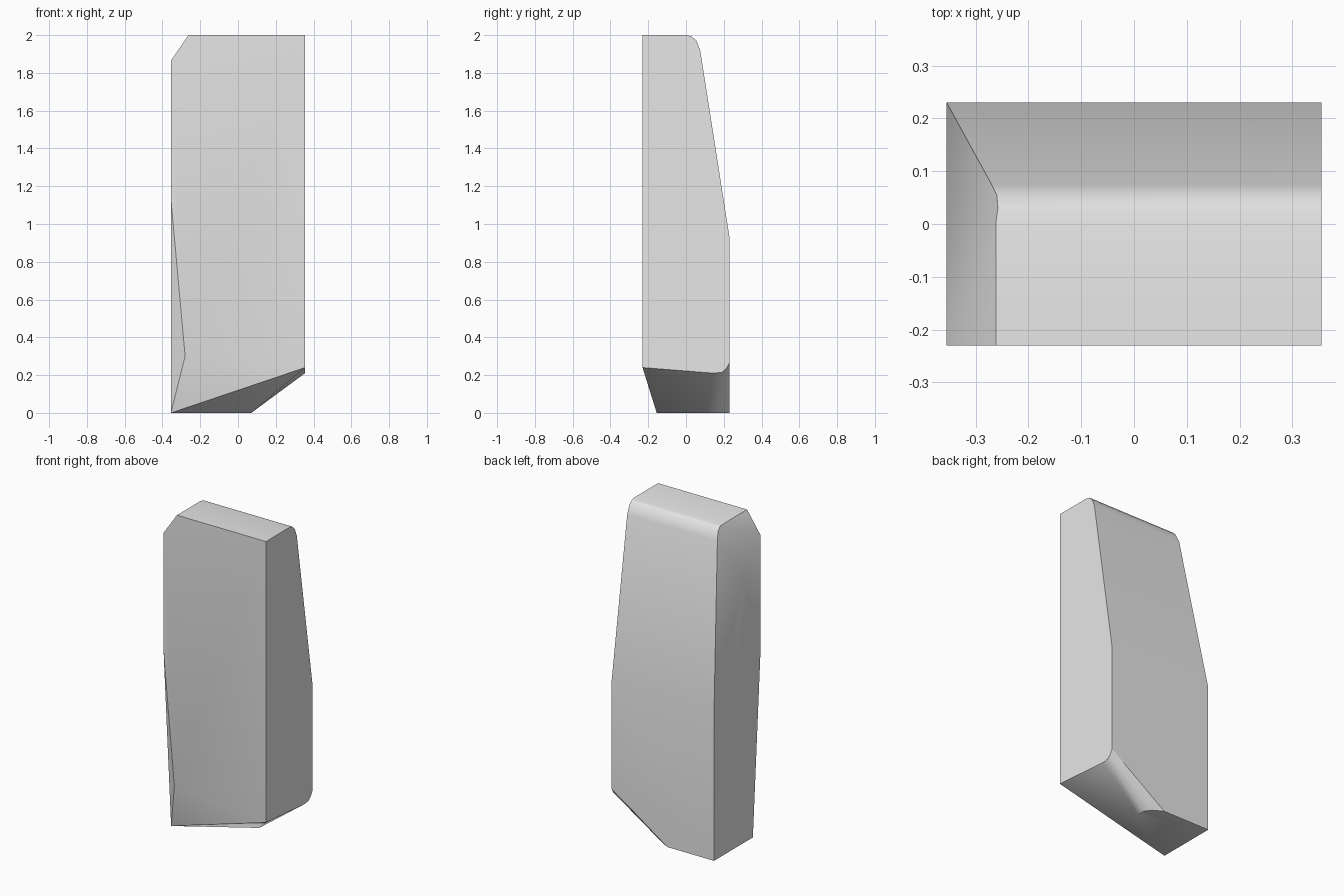
import bpy, bmesh, math

if "Cube" in bpy.data.objects:
    bpy.data.objects.remove(bpy.data.objects["Cube"], do_unlink=True)

# Block limits
W, D = 0.355, 0.23

# Rounded top edge and sloped back, as (y, z, x of the left end)
top_round = [(0.0, 2.0, -0.262), (0.03, 1.994, -0.258),
             (0.055, 1.97, -0.26), (0.075, 1.92, -0.27)]
points = []
for y, z, left_x in top_round:
    points += [(W, y, z), (left_x, y, z)]
points += [(W, D, 0.93), (-W, D, 0.93)]

# Front face outline with the clipped upper corner and tapered lower corner
points += [(x, -D, z) for x, z in
           [(-0.262, 2), (W, 2), (W, 0.24), (-0.28, 0.3), (-W, 1.13), (-W, 1.865)]]

# Bulge on the clipped side face
points += [(-W, -0.06, 1.665)]

# Bottom facet
points += [(x, y, 0) for x, y in
           [(-W, -0.155), (-W, D), (-0.03, D), (0.03, 0.195), (0.06, 0.155), (0.07, 0.11)]]

# Lower end of the right side, rounded towards the back
points += [(W, y, z) for y, z in
           [(0.15, 0.21), (0.19, 0.215), (0.215, 0.235), (D, 0.265)]]

# Wrap the outline points in a closed faceted solid
bm = bmesh.new()
for p in points:
    bm.verts.new(p)
hull = bmesh.ops.convex_hull(bm, input=bm.verts[:])
bmesh.ops.delete(bm, geom=[v for v in bm.verts if not v.link_faces], context='VERTS')
bmesh.ops.dissolve_limit(bm, angle_limit=math.radians(0.5),
                         verts=bm.verts[:], edges=bm.edges[:])
bmesh.ops.recalc_face_normals(bm, faces=bm.faces[:])
mesh = bpy.data.meshes.new("stone_block")
bm.to_mesh(mesh)
bm.free()

block = bpy.data.objects.new("stone_block", mesh)
bpy.context.collection.objects.link(block)

# Plain grey stone
grey = bpy.data.materials.new("light_grey")
grey.use_nodes = True
color = (0.8, 0.8, 0.8, 1)
grey.diffuse_color = color
grey.node_tree.nodes["Principled BSDF"].inputs["Base Color"].default_value = color
mesh.materials.append(grey)

# Smooth the rounded edges, keep the corners crisp
bpy.ops.object.select_all(action='DESELECT')
block.select_set(True)
bpy.context.view_layer.objects.active = block
bpy.ops.object.shade_smooth_by_angle(angle=math.radians(30))
